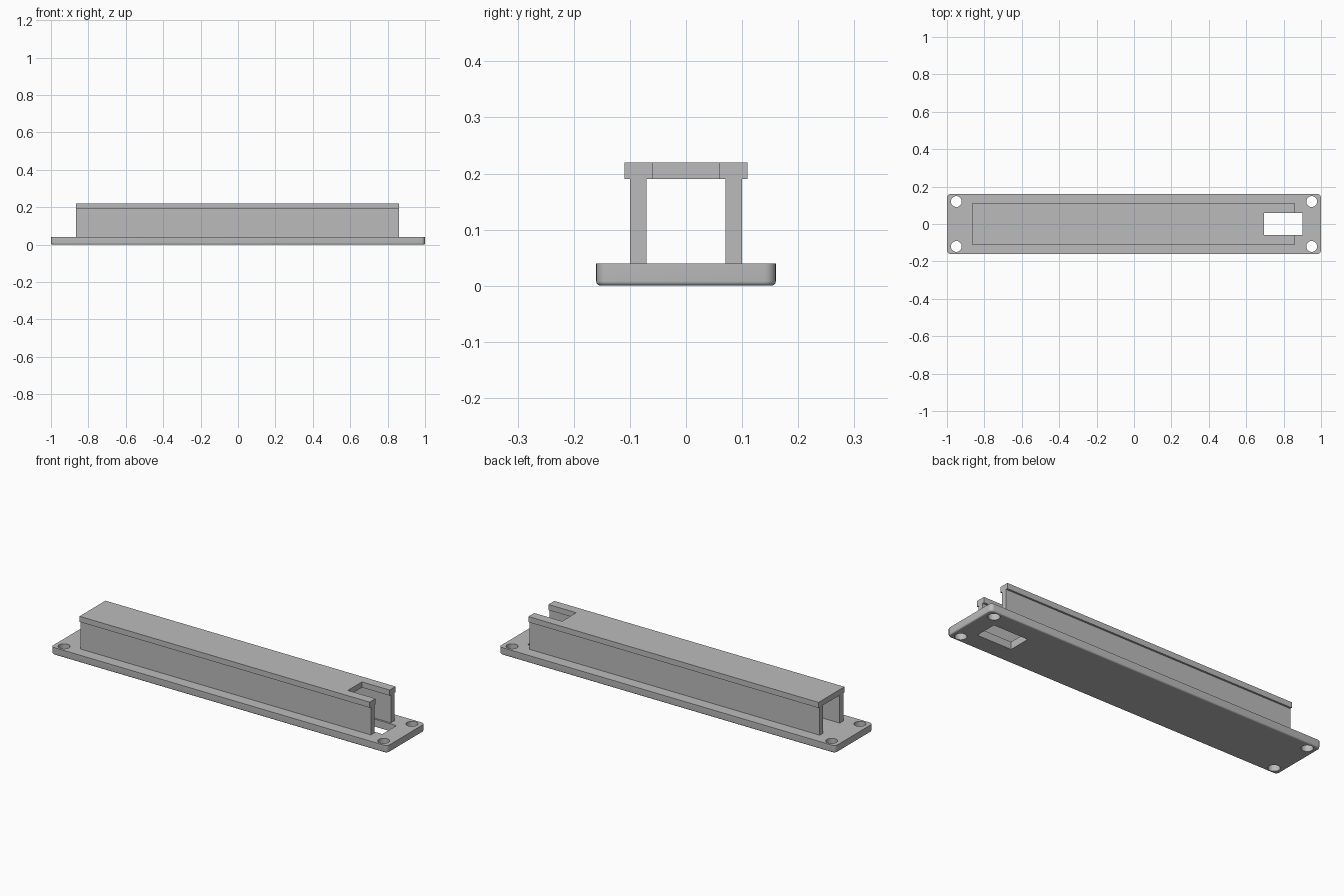
import bpy, bmesh
from mathutils import Vector

cube = bpy.data.objects.get("Cube")
if cube:
    bpy.data.objects.remove(cube, do_unlink=True)

grey = bpy.data.materials.new("light grey")
grey.use_nodes = True
colour = (0.5, 0.5, 0.5, 1)
grey.diffuse_color = colour
grey.node_tree.nodes["Principled BSDF"].inputs["Base Color"].default_value = colour


def add_object(name, bm):
    bmesh.ops.recalc_face_normals(bm, faces=bm.faces)
    mesh = bpy.data.meshes.new(name)
    bm.to_mesh(mesh)
    bm.free()
    mesh.materials.append(grey)
    obj = bpy.data.objects.new(name, mesh)
    bpy.context.collection.objects.link(obj)
    return obj


def prism(outline, z0, z1):
    """Extrude a flat outline from z0 up to z1."""
    bm = bmesh.new()
    face = bm.faces.new([bm.verts.new((x, y, z0)) for x, y in outline])
    top = bmesh.ops.extrude_face_region(bm, geom=[face])["geom"]
    verts = [g for g in top if isinstance(g, bmesh.types.BMVert)]
    bmesh.ops.translate(bm, verts=verts, vec=(0, 0, z1 - z0))
    bmesh.ops.recalc_face_normals(bm, faces=bm.faces)
    return bm


def rect(x0, x1, y0, y1):
    return [(x0, y0), (x1, y0), (x1, y1), (x0, y1)]


def bevel_edges(bm, rule, width):
    edges = [e for e in bm.edges if rule(*[v.co for v in e.verts])]
    bmesh.ops.bevel(bm, geom=edges, offset=width, segments=6, profile=0.5, affect='EDGES')


def cut(target, cutter):
    mod = target.modifiers.new(cutter.name, 'BOOLEAN')
    mod.operation = 'DIFFERENCE'
    mod.solver = 'EXACT'
    mod.object = cutter
    cutter.hide_render = True
    cutter.hide_viewport = True
    cutter.display_type = 'WIRE'


PLATE_TOP, WALL_TOP, CAP_TOP = 0.04, 0.19, 0.22
LEFT, RIGHT, SLOT, SLOT_END = -0.865, 0.86, 0.695, 0.9

# Base plate with rounded corners and a rounded lower rim
bm = prism(rect(-1, 1, -0.16, 0.16), 0, PLATE_TOP)
bevel_edges(bm, lambda a, b: abs(a.z - b.z) > 0.01, 0.02)
bevel_edges(bm, lambda a, b: max(a.z, b.z) < 0.001, 0.008)
plate = add_object("base_plate", bm)

# Screw holes in the four corners
bm = bmesh.new()
for sx in (-1, 1):
    for sy in (-1, 1):
        hole = bmesh.ops.create_cone(bm, cap_ends=True, segments=32, radius1=0.029,
                                     radius2=0.029, depth=0.2)
        bmesh.ops.translate(bm, verts=hole["verts"], vec=Vector((sx * 0.95, sy * 0.12, 0)))
cut(plate, add_object("screw_hole_cutter", bm))

# Rectangular opening through the plate
cut(plate, add_object("opening_cutter", prism(rect(SLOT, SLOT_END, -0.06, 0.06), -0.1, 0.1)))

# Channel walls, front and back
for name, side in (("front_wall", -1), ("back_wall", 1)):
    y0, y1 = sorted((side * 0.07, side * 0.1))
    add_object(name, prism(rect(LEFT, RIGHT, y0, y1), PLATE_TOP, WALL_TOP))

# Overhanging cap with a notch open at one end
cap_outline = [(LEFT, -0.11), (RIGHT, -0.11), (RIGHT, -0.06), (SLOT, -0.06),
               (SLOT, 0.06), (RIGHT, 0.06), (RIGHT, 0.11), (LEFT, 0.11)]
add_object("channel_cap", prism(cap_outline, WALL_TOP, CAP_TOP))

# Smooth the plate's rounded edges and holes, keeping the hard edges
bpy.ops.object.select_all(action='DESELECT')
plate.select_set(True)
bpy.context.view_layer.objects.active = plate
bpy.ops.object.shade_smooth_by_angle(angle=0.6)
